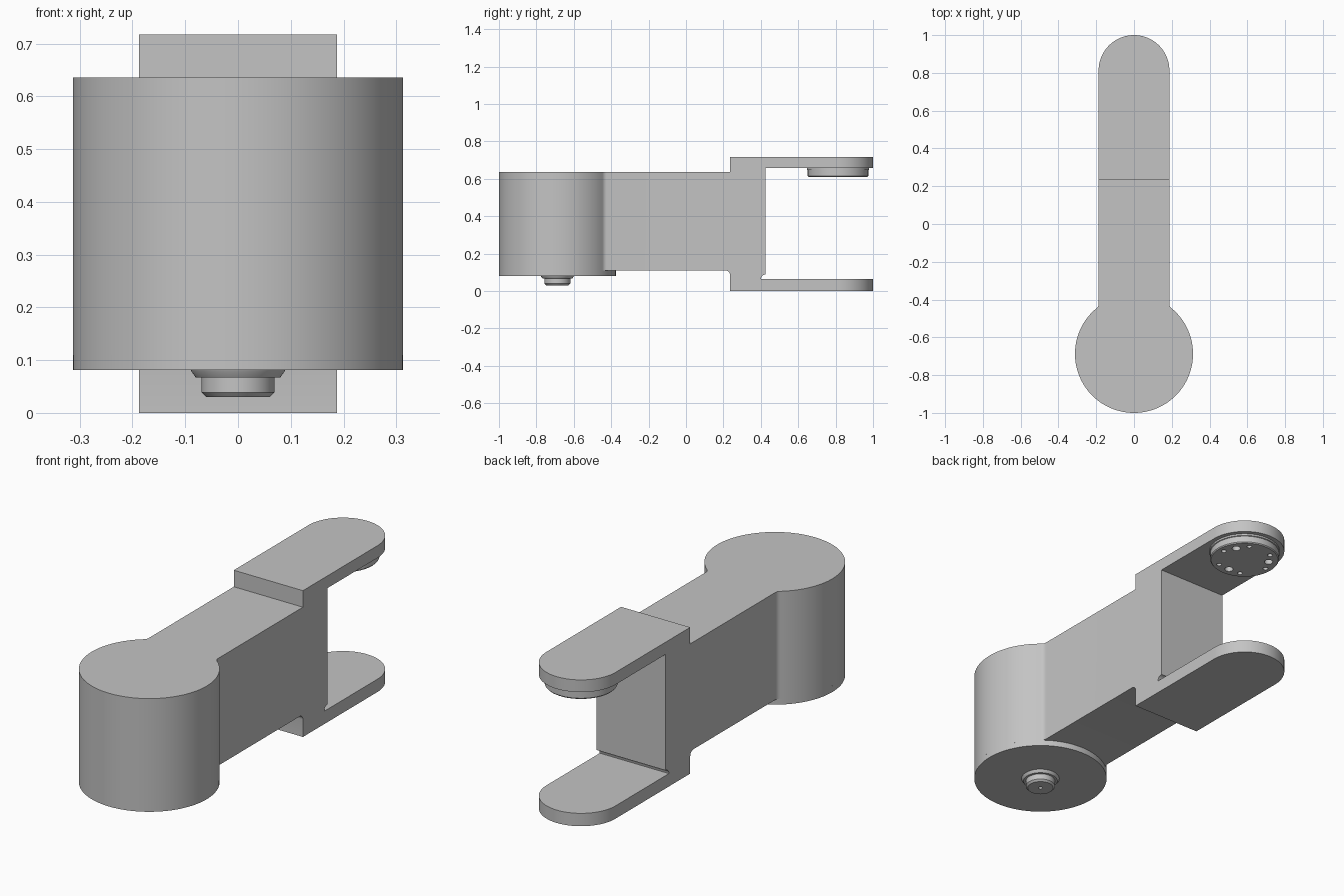
import bpy, bmesh
from math import sin, cos, pi, radians, sqrt, atan2
from mathutils import Matrix, Vector

if "Cube" in bpy.data.objects:
    bpy.data.objects.remove(bpy.data.objects["Cube"])

grey = bpy.data.materials.new("plain grey")
grey.use_nodes = True
grey.diffuse_color = (0.55, 0.55, 0.55, 1)
grey.node_tree.nodes["Principled BSDF"].inputs["Base Color"].default_value = (0.55, 0.55, 0.55, 1)

HALF, R, FILLET = 0.1875, 0.3125, 0.03   # arm half width, barrel radius, blend radius
BARREL_Y, PIVOT_Y = -0.6875, 0.8125


def arc(cx, cy, r, a0, a1, n):
    return [(cx + r * cos(a0 + (a1 - a0) * i / n),
             cy + r * sin(a0 + (a1 - a0) * i / n)) for i in range(n + 1)]


def finish(name, bm):
    bmesh.ops.recalc_face_normals(bm, faces=bm.faces)
    mesh = bpy.data.meshes.new(name)
    bm.to_mesh(mesh)
    bm.free()
    mesh.materials.append(grey)
    ob = bpy.data.objects.new(name, mesh)
    bpy.context.collection.objects.link(ob)
    return ob


def prism(name, points, start, sweep):
    """Extrude a closed outline; start maps 2D points to 3D."""
    bm = bmesh.new()
    face = bm.faces.new([bm.verts.new(start(*p)) for p in points])
    out = bmesh.ops.extrude_face_region(bm, geom=[face])
    moved = [v for v in out["geom"] if isinstance(v, bmesh.types.BMVert)]
    bmesh.ops.translate(bm, verts=moved, vec=sweep)
    return finish(name, bm)


def lathe(name, y, profile, n=96):
    """Solid of revolution around a vertical axis from (radius, z) points."""
    bm = bmesh.new()
    rings = [[bm.verts.new((r * cos(2 * pi * i / n), y + r * sin(2 * pi * i / n), z))
              for i in range(n)] for r, z in profile]
    for a, b in zip(rings, rings[1:]):
        for i in range(n):
            j = (i + 1) % n
            bm.faces.new((a[i], a[j], b[j], b[i]))
    bm.faces.new(rings[0])
    bm.faces.new(rings[-1])
    return finish(name, bm)


def hole_cutter(holes, z, depth):
    """One mesh of round pins at (x, y, radius)."""
    bm = bmesh.new()
    for x, y, r in holes:
        bmesh.ops.create_cone(bm, cap_ends=True, segments=24, radius1=r, radius2=r,
                              depth=depth * 2, matrix=Matrix.Translation((x, y, z)))
    return finish("hole_cutter", bm)


def boolean(ob, cutter, operation):
    mod = ob.modifiers.new("cut", "BOOLEAN")
    mod.operation, mod.solver, mod.object = operation, "EXACT", cutter
    bpy.context.view_layer.objects.active = ob
    bpy.ops.object.modifier_apply(modifier=mod.name)
    bpy.data.objects.remove(cutter)


def smooth(ob):
    bpy.ops.object.select_all(action="DESELECT")
    ob.select_set(True)
    bpy.context.view_layer.objects.active = ob
    bpy.ops.object.shade_smooth_by_angle(angle=radians(30))


# Arm body: keyhole plan outline crossed with the stepped fork side profile
fx = HALF + FILLET
fy = BARREL_Y + sqrt((R + FILLET) ** 2 - fx ** 2)
touch = atan2(fy - BARREL_Y, fx)
plan = (arc(0, PIVOT_Y, HALF, 0, pi, 48)
        + arc(-fx, fy, FILLET, 0, -touch, 6)
        + arc(0, BARREL_Y, R, pi - touch, 2 * pi + touch, 96)[1:-1]
        + arc(fx, fy, FILLET, pi + touch, pi, 6))
body = prism("arm_body", plan, lambda x, y: Vector((x, y, -0.1)), (0, 0, 1))

side = ([(-1.1, 0.11)] + arc(0.21, 0.085, 0.025, pi / 2, 0, 6)
        + [(0.235, 0), (1.1, 0), (1.1, 0.063)]
        + arc(0.425, 0.063, 0.025, pi, pi / 2, 6)
        + [(0.425, 0.657), (1.1, 0.657), (1.1, 0.717),
           (0.235, 0.717), (0.235, 0.636), (-1.1, 0.636)])
boolean(body, prism("side_cutter", side, lambda y, z: Vector((-0.5, y, z)), (1, 0, 0)),
        "INTERSECT")

# Round cover under the barrel
base = lathe("barrel_base", BARREL_Y, [(R, 0.112), (R, 0.081)])

# Output shaft with tapered flange and a small centre hole
shaft = lathe("output_shaft", BARREL_Y,
              [(0.09, 0.083), (0.088, 0.078), (0.08, 0.067), (0.069, 0.067),
               (0.069, 0.039), (0.06, 0.03)], 64)
boolean(shaft, hole_cutter([(0, BARREL_Y, 0.009)], 0.03, 0.02), "DIFFERENCE")

# Pivot hub under the upper fork plate, with two patterns of screw holes
hub = lathe("pivot_hub", PIVOT_Y,
            [(0.166, 0.659), (0.166, 0.648), (0.162, 0.646), (0.162, 0.615), (0.158, 0.61)])


def ring(count, first, radius, size):
    return [(radius * cos(radians(first) + 2 * pi * i / count),
             PIVOT_Y + radius * sin(radians(first) + 2 * pi * i / count), size)
            for i in range(count)]


holes = ring(6, 0, 0.128, 0.012) + ring(3, 30, 0.115, 0.02)
boolean(hub, hole_cutter(holes, 0.61, 0.03), "DIFFERENCE")

for part in (body, base, shaft, hub):
    smooth(part)
